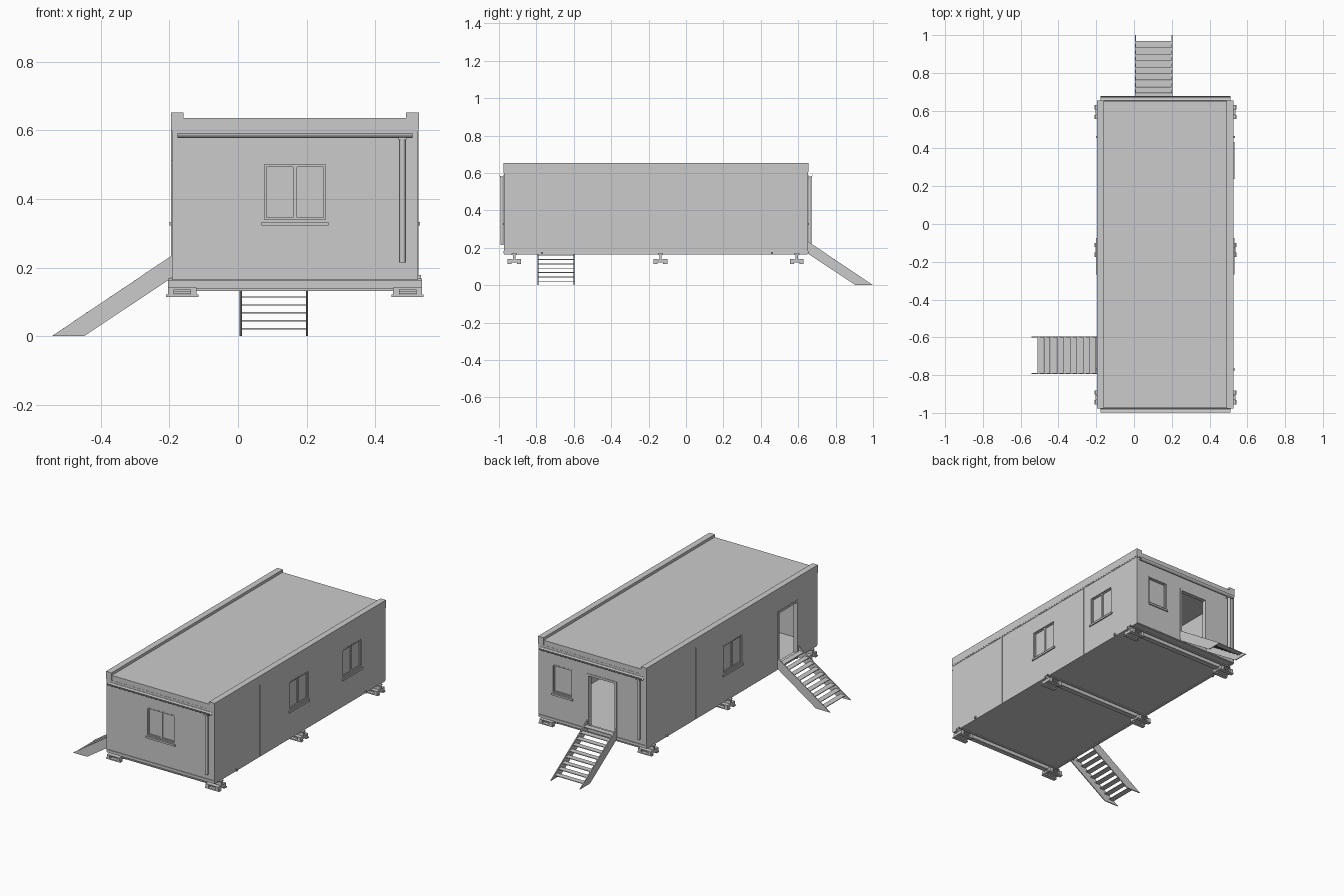
import bpy, bmesh, math
from mathutils import Matrix, Vector

if "Cube" in bpy.data.objects:
    bpy.data.objects.remove(bpy.data.objects["Cube"])

X0, X1, Y0, Y1 = -0.193, 0.525, -0.972, 0.65
ZB, ZT = 0.168, 0.607
T = 0.022
I = Matrix.Identity(4)


def frame(origin, u, d):
    """Wall space: u along the wall, d outward, z up."""
    m = Matrix.Identity(4)
    for c, v in enumerate((u, d, (0, 0, 1), origin)):
        for r in range(3):
            m[r][c] = v[r]
    return m


FRONT = frame((0, Y0, 0), (1, 0, 0), (0, -1, 0))
BACK = frame((0, Y1, 0), (1, 0, 0), (0, 1, 0))
RIGHT = frame((X1, 0, 0), (0, 1, 0), (1, 0, 0))
LEFT = frame((X0, 0, 0), (0, 1, 0), (-1, 0, 0))


def finish(name, bm):
    bmesh.ops.recalc_face_normals(bm, faces=bm.faces[:])
    me = bpy.data.meshes.new(name)
    bm.to_mesh(me)
    bm.free()
    ob = bpy.data.objects.new(name, me)
    bpy.context.collection.objects.link(ob)
    return ob


def add_box(bm, u0, u1, d0, d1, z0, z1, m=I):
    lo, size = Vector((u0, d0, z0)), Vector((u1 - u0, d1 - d0, z1 - z0))
    mat = m @ Matrix.Translation(lo + size / 2) @ Matrix.Diagonal((*size, 1))
    bmesh.ops.create_cube(bm, size=1, matrix=mat)


def boxes(name, items, m=I):
    bm = bmesh.new()
    for b in items:
        add_box(bm, *b, m)
    return finish(name, bm)


def add_prism(bm, pts, u0, u1, m):
    """Extrude a (d, z) profile along u."""
    a = [bm.verts.new(m @ Vector((u0, d, z))) for d, z in pts]
    b = [bm.verts.new(m @ Vector((u1, d, z))) for d, z in pts]
    bm.faces.new(a)
    bm.faces.new(b[::-1])
    n = len(pts)
    for i in range(n):
        bm.faces.new((a[i], b[i], b[(i + 1) % n], a[(i + 1) % n]))


# Openings: name, wall, u range, number of panes
windows = [("front_window", FRONT, 0.07, 0.262, 2),
           ("back_window", BACK, 0.30, 0.437, 1),
           ("right_window_a", RIGHT, -0.265, -0.075, 2),
           ("right_window_b", RIGHT, 0.24, 0.432, 2),
           ("left_window", LEFT, -0.265, -0.075, 2)]
doors = [("back_door", BACK, 0.01, 0.20), ("left_door", LEFT, -0.79, -0.60)]
WZ0, WZ1, DZ0, DZ1 = 0.325, 0.507, 0.195, 0.51

# Hollow cabin shell with window and door openings
shell = boxes("cabin_walls", [(X0, X1, Y0, Y1, ZB, ZT)])
cuts = [boxes("cut", [(X0 + T, X1 - T, Y0 + T, Y1 - T, 0.19, 0.595)])]
for n, m, a, b, p in windows:
    cuts.append(boxes("cut", [(a, b, -0.05, 0.05, WZ0, WZ1)], m))
for n, m, a, b in doors:
    cuts.append(boxes("cut", [(a, b, -0.05, 0.05, DZ0, DZ1)], m))
bpy.context.view_layer.objects.active = shell
for c in cuts:
    c.hide_render = True
    mod = shell.modifiers.new("cut", 'BOOLEAN')
    mod.operation = 'DIFFERENCE'
    mod.solver = 'EXACT'
    mod.object = c
    bpy.ops.object.modifier_apply(modifier=mod.name)
    bpy.data.objects.remove(c)


def window(name, m, a, b, panes):
    f, z0, z1 = 0.007, WZ0 + 0.008, WZ1
    items = [(a, a + f, -0.02, 0.001, z0, z1), (b - f, b, -0.02, 0.001, z0, z1),
             (a + f, b - f, -0.02, 0.001, z1 - f, z1),
             (a + f, b - f, -0.02, 0.001, z0, z0 + f),
             (a - 0.002, b + 0.002, -0.02, 0.007, WZ0 - 0.003, WZ0 + 0.008)]
    w = (b - a - 2 * f) / panes
    for i in range(panes):
        s, e, g = a + f + i * w, a + f + (i + 1) * w, 0.006
        items += [(s, s + g, -0.018, -0.006, z0 + f, z1 - f),
                  (e - g, e, -0.018, -0.006, z0 + f, z1 - f),
                  (s + g, e - g, -0.018, -0.006, z0 + f, z0 + f + g),
                  (s + g, e - g, -0.018, -0.006, z1 - f - g, z1 - f),
                  (s + g, e - g, -0.014, -0.011, z0 + f + g, z1 - f - g)]
    boxes(name, items, m)


for w in windows:
    window(*w)

# Door casings and thresholds
for n, m, a, b in doors:
    boxes(n + "_casing", [(a - 0.004, a + 0.009, -T, 0.003, DZ0, DZ1),
                          (b - 0.009, b + 0.004, -T, 0.003, DZ0, DZ1),
                          (a - 0.004, b + 0.004, -T, 0.003, DZ1 - 0.009, DZ1 + 0.004),
                          (a, b, -T, 0.005, DZ0 - 0.006, DZ0 + 0.002)], m)


# Stairs: sloped side boards and thin treads
def stairs(name, m, a, b):
    bm = bmesh.new()
    side = [(0.35, 0), (0.256, 0), (0.0, 0.17), (0.0, 0.235)]
    for s in (a, b - 0.006):
        add_prism(bm, side, s, s + 0.006, m)
    for i in range(9):
        d = 0.302 - i * 0.0345
        z = 0.021 + i * 0.0232
        add_box(bm, a + 0.006, b - 0.006, max(d - 0.017, 0.001), d + 0.016, z - 0.002, z + 0.002, m)
    finish(name, bm)


for n, m, a, b in doors:
    stairs(n.replace("door", "stairs"), m, a - 0.005, b + 0.005)

# Roof slab with raised curbs along both long sides
boxes("roof_slab", [(X0 + 0.03, X1 - 0.03, Y0 - 0.002, Y1 + 0.002, 0.605, 0.636)])
boxes("roof_curbs", [(X0 - 0.003, X0 + 0.034, Y0 - 0.004, Y1 + 0.004, 0.605, 0.652),
                     (X1 - 0.034, X1 + 0.003, Y0 - 0.004, Y1 + 0.004, 0.605, 0.652)])
boxes("roof_drip_edge", [(X0 - 0.002, X1 + 0.002, Y0 - 0.003, Y1 + 0.003, 0.599, 0.606)])


# Half-round gutters and downpipes on the end walls
def gutter(name, m, pipe_u):
    bm = bmesh.new()
    arc = [math.pi + math.pi * i / 8 for i in range(9)]
    c, zc = 0.014, 0.592
    pts = [(c + 0.013 * math.cos(t), zc + 0.014 * math.sin(t)) for t in arc]
    pts += [(c + 0.011 * math.cos(t), zc + 0.012 * math.sin(t)) for t in reversed(arc)]
    add_prism(bm, pts, -0.177, 0.51, m)
    finish(name + "_gutter", bm)
    bm = bmesh.new()
    bmesh.ops.create_cone(bm, cap_ends=True, segments=14, radius1=0.009, radius2=0.009, depth=0.365,
                          matrix=m @ Matrix.Translation((pipe_u, 0.012, 0.397)))
    pipe = finish(name + "_downpipe", bm)
    for p in pipe.data.polygons:
        p.use_smooth = len(p.vertices) == 4
    boxes(name + "_pipe_collar", [(pipe_u - 0.012, pipe_u + 0.012, 0, 0.023, 0.572, 0.58)], m)


gutter("front", FRONT, 0.48)
gutter("back", BACK, -0.148)

# Joint strips on the long walls, base trim and corner trim
for n, m in (("right", RIGHT), ("left", LEFT)):
    boxes(n + "_joint_strips", [(y - 0.003, y + 0.003, -0.002, 0.002, ZB, ZT) for y in (-0.54, 0.18)], m)
    boxes(n + "_lifting_lugs", [(y - 0.005, y + 0.005, -0.002, 0.009, 0.166, 0.178) for y in (-0.77, 0.46)], m)
for n, m in (("front", FRONT), ("back", BACK)):
    boxes(n + "_base_trim", [(X0 + 0.005, X1 - 0.003, -0.002, 0.004, ZB, 0.183)], m)
    boxes(n + "_corner_trim", [(X0, X0 + 0.005, -0.002, 0.002, ZB, ZT),
                               (X1 - 0.005, X1, -0.002, 0.002, ZB, ZT)], m)

# Cross beams (I section) with block feet at each end
for i, y in enumerate((-0.918, -0.137, 0.592)):
    boxes(f"cross_beam_{i}", [(-0.205, 0.537, y - 0.014, y + 0.014, 0.162, 0.168),
                              (-0.205, 0.537, y - 0.006, y + 0.006, 0.138, 0.162),
                              (-0.205, 0.537, y - 0.014, y + 0.014, 0.132, 0.138)])
    for side, x in (("left", -0.163), ("right", 0.495)):
        items = [(x - 0.042, x + 0.042, y - 0.02, y + 0.02, 0.122, 0.132)]
        for s in (-1, 1):
            c = y + s * 0.026
            items += [(x - 0.047, x + 0.047, c - 0.011, c + 0.011, 0.114, 0.121),
                      (x - 0.042, x - 0.024, c - 0.011, c + 0.011, 0.121, 0.136),
                      (x + 0.024, x + 0.042, c - 0.011, c + 0.011, 0.121, 0.136),
                      (x - 0.042, x + 0.042, c - 0.011, c + 0.011, 0.136, 0.141)]
        boxes(f"{side}_foot_{i}", items)

# Underside edge rails
boxes("underside_rails", [(X0, X0 + 0.012, Y0, Y1, 0.164, 0.169), (X1 - 0.012, X1, Y0, Y1, 0.164, 0.169),
                          (X0, X1, Y0, Y0 + 0.012, 0.164, 0.169), (X0, X1, Y1 - 0.012, Y1, 0.164, 0.169)])
